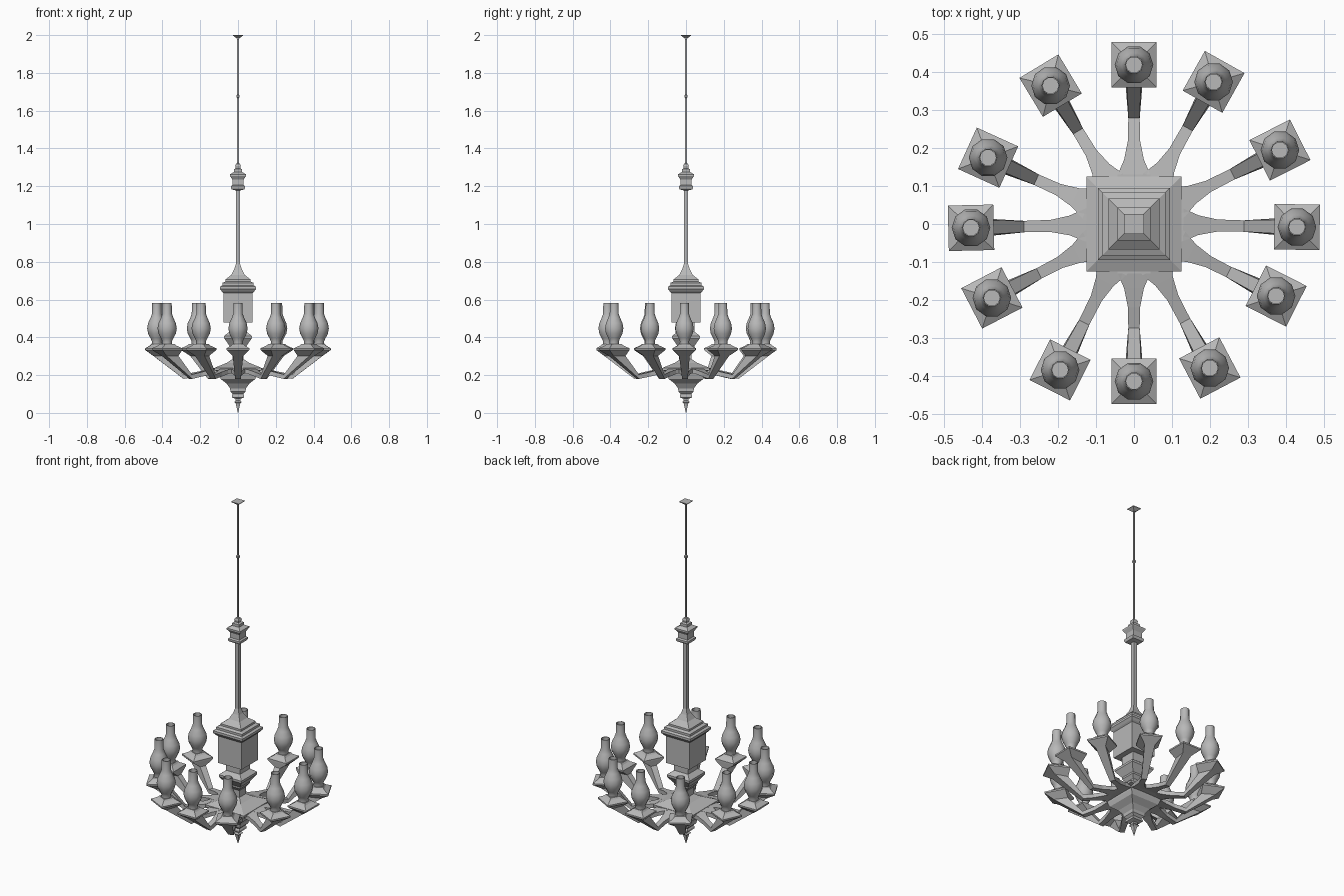
import bpy, bmesh, math
from mathutils import Matrix

# Dark grey metal
metal = bpy.data.materials.new("dark_grey")
metal.diffuse_color = (.48, .48, .48, 1)


def loft(name, rings):
    """Skin a list of equal-length vertex rings and cap both ends."""
    n = len(rings[0])
    faces = [(i * n + j, i * n + (j + 1) % n, (i + 1) * n + (j + 1) % n, (i + 1) * n + j)
             for i in range(len(rings) - 1) for j in range(n)]
    faces.append(tuple(range(n))[::-1])
    faces.append(tuple(range((len(rings) - 1) * n, len(rings) * n)))
    me = bpy.data.meshes.new(name)
    me.from_pydata([v for r in rings for v in r], [], faces)
    bm = bmesh.new()
    bm.from_mesh(me)
    bmesh.ops.recalc_face_normals(bm, faces=bm.faces)
    bm.to_mesh(me)
    bm.free()
    me.materials.append(metal)
    ob = bpy.data.objects.new(name, me)
    bpy.context.collection.objects.link(ob)
    return ob


def square_turn(name, profile):
    """Square-section moulding from (half width, z) points."""
    return loft(name, [[(-w, -w, z), (w, -w, z), (w, w, z), (-w, w, z)] for w, z in profile])


# Central column, all square in section
square_turn("bottom_finial", [
    (.001, 0), (.012, .05), (.02, .058), (.012, .066), (.014, .075), (.033, .082),
    (.033, .092), (.028, .10), (.04, .112), (.042, .13), (.03, .135)])
square_turn("hub_bowl", [
    (.042, .13), (.06, .155), (.092, .18), (.1, .205), (.1, .22), (.125, .225),
    (.125, .238), (.06, .265), (.03, .285)])
square_turn("lower_stem", [
    (.03, .28), (.03, .325), (.045, .345), (.045, .355), (.052, .365), (.073, .395),
    (.073, .408), (.045, .43), (.045, .48)])
square_turn("body_box", [
    (.077, .478), (.077, .635), (.085, .642), (.095, .655), (.095, .668), (.083, .675),
    (.083, .688), (.067, .695), (.067, .706), (.036, .73), (.02, .76), (.0105, .79)])
square_turn("main_rod", [(.0105, .785), (.0105, 1.18)])
square_turn("rod_knop", [
    (.012, 1.178), (.034, 1.183), (.038, 1.192), (.038, 1.2), (.03, 1.206), (.03, 1.235),
    (.043, 1.255), (.043, 1.263), (.022, 1.275), (.022, 1.29), (.012, 1.295),
    (.015, 1.308), (.011, 1.318), (.004, 1.322)])
square_turn("upper_rod", [
    (.0045, 1.32), (.0045, 1.667), (.008, 1.672), (.008, 1.68), (.0045, 1.685), (.0045, 1.98)])
square_turn("ceiling_plate", [(.006, 1.982), (.026, 1.997), (.026, 2)])

# Arm sections: top r, top z, top half width, bottom r, bottom z, bottom half width
ARM = [(.09, .238, .048, .09, .215, .048),
       (.13, .236, .043, .13, .213, .043),
       (.17, .228, .026, .17, .205, .026),
       (.22, .217, .016, .22, .193, .016),
       (.29, .203, .015, .288, .18, .015),
       (.372, .302, .018, .448, .302, .028),
       (.37, .333, .06, .49, .333, .06),
       (.37, .342, .06, .49, .342, .06),
       (.395, .357, .035, .465, .357, .035),
       (.402, .366, .028, .458, .366, .028)]
# Glass chimney: radius, z
GLASS = [(.027, .36), (.026, .38), (.033, .395), (.046, .42), (.051, .447), (.046, .475),
         (.033, .503), (.025, .525), (.024, .583), (.021, .583), (.021, .50)]
LAMPS = [(0, .42), (.21, .375), (.385, .195), (.43, -.008), (.375, -.19), (.2, -.38),
         (0, -.415), (-.195, -.385), (-.375, -.195), (-.43, -.01), (-.385, .175), (-.22, .365)]
SIDES = 10

for k, (x, y) in enumerate(LAMPS):
    shift = math.hypot(x, y) - .43
    # Arm flaring into a square dish
    rings = []
    for i, (rt, zt, wt, rb, zb, wb) in enumerate(ARM):
        d = shift if i > 3 else 0
        rings.append([(rt + d, -wt, zt), (rt + d, wt, zt), (rb + d, wb, zb), (rb + d, -wb, zb)])
    arm = loft(f"arm_{k + 1}", rings)
    arm.matrix_world = Matrix.Rotation(math.atan2(y, x), 4, 'Z')
    # Oil-lamp chimney
    turns = [2 * math.pi * j / SIDES for j in range(SIDES)]
    lamp = loft(f"lamp_glass_{k + 1}",
                [[(x + r * math.cos(a), y + r * math.sin(a), z) for a in turns] for r, z in GLASS])
    bpy.ops.object.select_all(action='DESELECT')
    lamp.select_set(True)
    bpy.context.view_layer.objects.active = lamp
    bpy.ops.object.shade_smooth_by_angle(angle=math.radians(40))
